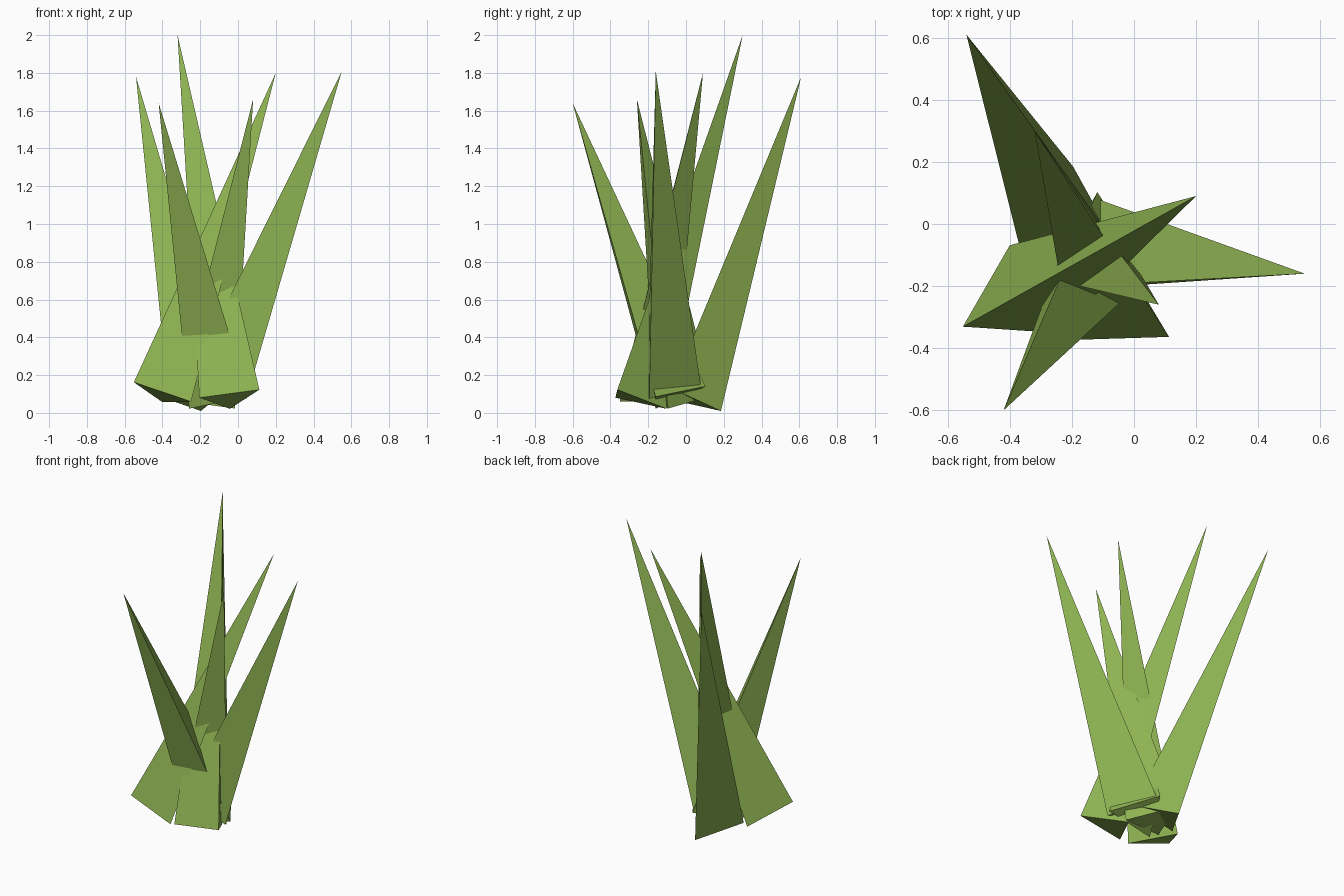
import bpy, bmesh
from mathutils import Vector, Matrix

if "Cube" in bpy.data.objects:
    bpy.data.objects.remove(bpy.data.objects["Cube"])

leaf = bpy.data.materials.new("leaf_green")
leaf.diffuse_color = (0.27, 0.45, 0.085, 1)
leaf.use_nodes = True
leaf.node_tree.nodes["Principled BSDF"].inputs["Base Color"].default_value = leaf.diffuse_color

RADIUS = 0.185


# One blade: a three-sided spike from a base centre to a tip,
# rolled so that one base corner points towards "corner"
def blade(name, tip, centre, corner):
    tip, centre, corner = Vector(tip), Vector(centre), Vector(corner)
    axis = tip - centre
    z = axis.normalized()
    x = corner - centre
    x = (x - z * x.dot(z)).normalized()
    y = z.cross(x)
    frame = Matrix((x, y, z)).transposed()
    bm = bmesh.new()
    base = [bm.verts.new(centre + frame @ (Matrix.Rotation(a, 3, 'Z') @ Vector((RADIUS, 0, 0))))
            for a in (0.0, 2.0943951, 4.1887902)]
    top = bm.verts.new(tip)
    bm.faces.new(base[::-1])
    for i in range(3):
        bm.faces.new((base[i], base[(i + 1) % 3], top))
    mesh = bpy.data.meshes.new(name)
    bm.to_mesh(mesh)
    bm.free()
    mesh.materials.append(leaf)
    obj = bpy.data.objects.new(name, mesh)
    bpy.context.collection.objects.link(obj)
    return obj


# Tuft of six leaning blades: tip, base centre, base corner
blades = {
    "back_left_blade": ((-0.54, 0.61, 1.78), (-0.205, 0.01, 0.07), (-0.20, 0.20, 0.03)),
    "tall_blade": ((-0.32, 0.30, 2.00), (-0.045, -0.28, 0.075), (-0.043, -0.11, 0.02)),
    "left_base_blade": ((0.20, 0.09, 1.80), (-0.40, -0.25, 0.093), (-0.55, -0.33, 0.16)),
    "right_blade": ((0.55, -0.16, 1.81), (-0.107, -0.107, 0.137), (0.02, -0.19, 0.03)),
    "front_left_blade": ((-0.42, -0.60, 1.64), (-0.107, -0.073, 0.083), (-0.27, -0.17, 0.03)),
    "front_blade": ((0.08, -0.26, 1.66), (-0.19, -0.04, 0.06), (-0.23, 0.16, 0.09)),
}
for name, points in blades.items():
    blade(name, *points)
